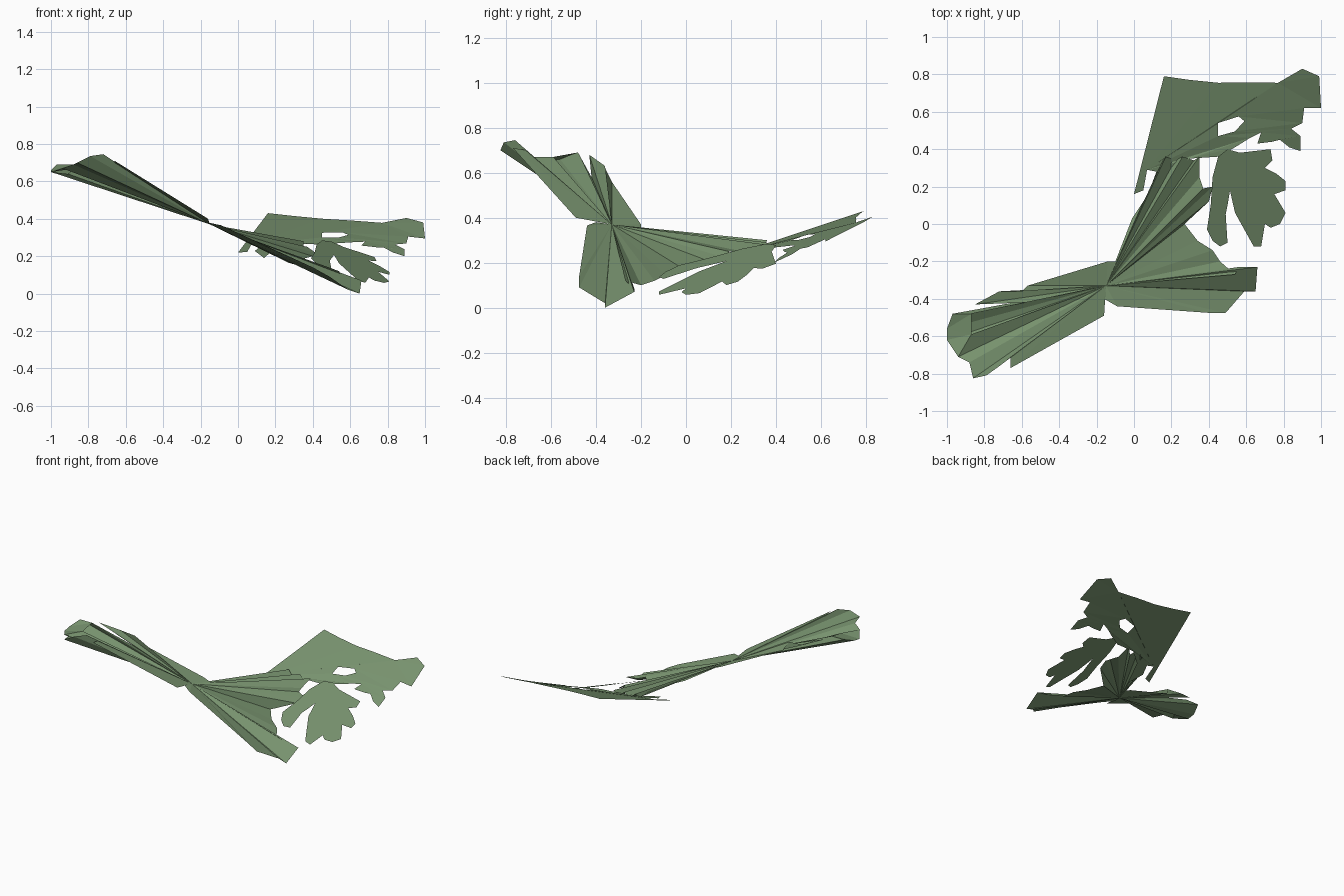
import bpy
from mathutils import Vector
from mathutils.geometry import tessellate_polygon

leaf = bpy.data.materials.new("leaf green")
leaf.diffuse_color = (0.19, 0.295, 0.16, 1)


def sheet(name, verts, faces):
    """Thin single-surface part with all faces turned upwards."""
    fixed = []
    for f in faces:
        a, b, c = (Vector(verts[i]) for i in f)
        n = (b - a).cross(c - a)
        if n.length > 1e-7:
            fixed.append(tuple(f) if n.z >= 0 else tuple(reversed(f)))
    me = bpy.data.meshes.new(name)
    me.from_pydata([tuple(v) for v in verts], [], fixed)
    me.materials.append(leaf)
    ob = bpy.data.objects.new(name, me)
    bpy.context.collection.objects.link(ob)


def fan(name, hub, rim, closed=False):
    """Pleated leaf: triangles radiating from the hub to the rim."""
    n = len(rim)
    last = n if closed else n - 1
    sheet(name, [hub] + rim, [(0, i + 1, (i + 1) % n + 1) for i in range(last)])


hub = (-0.15, -0.33, 0.37)

# Raised leaf on the left, with a folded tip
fan("left_leaf", hub, [
    (-.14, -.20, .37), (-.57, -.33, .56), (-.60, -.36, .62), (-.72, -.36, .63),
    (-.85, -.43, .68), (-.58, -.42, .58), (-.87, -.48, .69), (-.97, -.48, .69),
    (-1, -.56, .66), (-1, -.62, .65), (-.91, -.61, .64), (-.87, -.59, .67),
    (-.94, -.71, .67), (-.88, -.74, .69), (-.86, -.825, .70), (-.79, -.81, .735),
    (-.72, -.76, .745), (-.66, -.71, .70), (-.66, -.77, .71), (-.16, -.49, .40),
    (-.16, -.42, .39)])

# Outer end of the folded tip
sheet("left_leaf_tip", [(-.97, -.48, .69), (-1, -.56, .66), (-1, -.62, .65),
                        (-.94, -.71, .67), (-.87, -.59, .67), (-.87, -.48, .69)],
      [(0, 1, 5), (1, 2, 4), (1, 4, 5), (2, 3, 4)])

# Low leaf reaching to the right
fan("right_leaf", hub, [
    (-.16, -.40, .38), (-.09, -.44, .365), (.40, -.475, .14), (.49, -.475, .09),
    (.59, -.36, .02), (.65, -.36, .0), (.66, -.23, .07), (.56, -.23, .085),
    (.54, -.27, .12), (.46, -.20, .10), (.42, -.14, .12), (.34, -.09, .145),
    (.27, 0, .165)])

# Middle leaf reaching back, with pleats near its end
fan("middle_leaf", hub, [
    (.27, 0, .165), (.40, .12, .20), (.42, .20, .215), (.37, .19, .25),
    (.35, .25, .25), (.35, .36, .28), (.32, .34, .24), (.26, .36, .29),
    (.22, .34, .25), (.17, .36, .30), (.15, .33, .27), (.12, .27, .30),
    (.09, .20, .29), (.05, .12, .31), (-.01, .03, .32), (-.09, -.20, .35),
    (-.14, -.20, .37)])


# Broad rear leaf with a ragged edge and a hole
def rear_height(x, y):
    return .43 - .06 * (x - .16) - (.35 + .3 * max(0, x - .5)) * (.79 - y)


rear_rim = [(0, .16), (.16, .79), (.30, .77), (.45, .755), (.60, .757), (.77, .755),
            (.90, .83), (.99, .79), (1, .62), (.91, .62), (.90, .54), (.84, .51),
            (.89, .47), (.89, .39), (.83, .41), (.78, .45), (.74, .44), (.66, .43),
            (.68, .49), (.62, .46), (.54, .41), (.45, .36), (.30, .35), (.20, .27),
            (.14, .10), (.09, .20), (.12, .28), (.07, .29), (.05, .18)]
rear_hole = [(.45, .54), (.56, .575), (.59, .55), (.54, .495), (.45, .47)]
loops = [[Vector((x, y, 0)) for x, y in loop] for loop in (rear_rim, rear_hole)]
sheet("rear_leaf", [(x, y, rear_height(x, y)) for x, y in rear_rim + rear_hole],
      tessellate_polygon(loops))

# Small lobed leaf hanging below the rear leaf
lobes = [(.45, .36), (.50, .40), (.57, .38), (.63, .38), (.73, .40), (.74, .34),
         (.70, .30), (.76, .27), (.81, .23), (.81, .18), (.75, .16), (.81, .06),
         (.78, 0), (.73, -.02), (.70, 0), (.68, -.12), (.64, -.12), (.54, .06),
         (.56, .18), (.52, .22), (.50, .10), (.48, 0), (.50, -.10), (.46, -.12),
         (.42, -.09), (.39, -.03), (.41, .10), (.42, .25)]
fan("lobed_leaf", (.47, .37, .28),
    [(x, y, .28 - .36 * (x - .47) - .30 * (.37 - y)) for x, y in lobes], closed=True)
